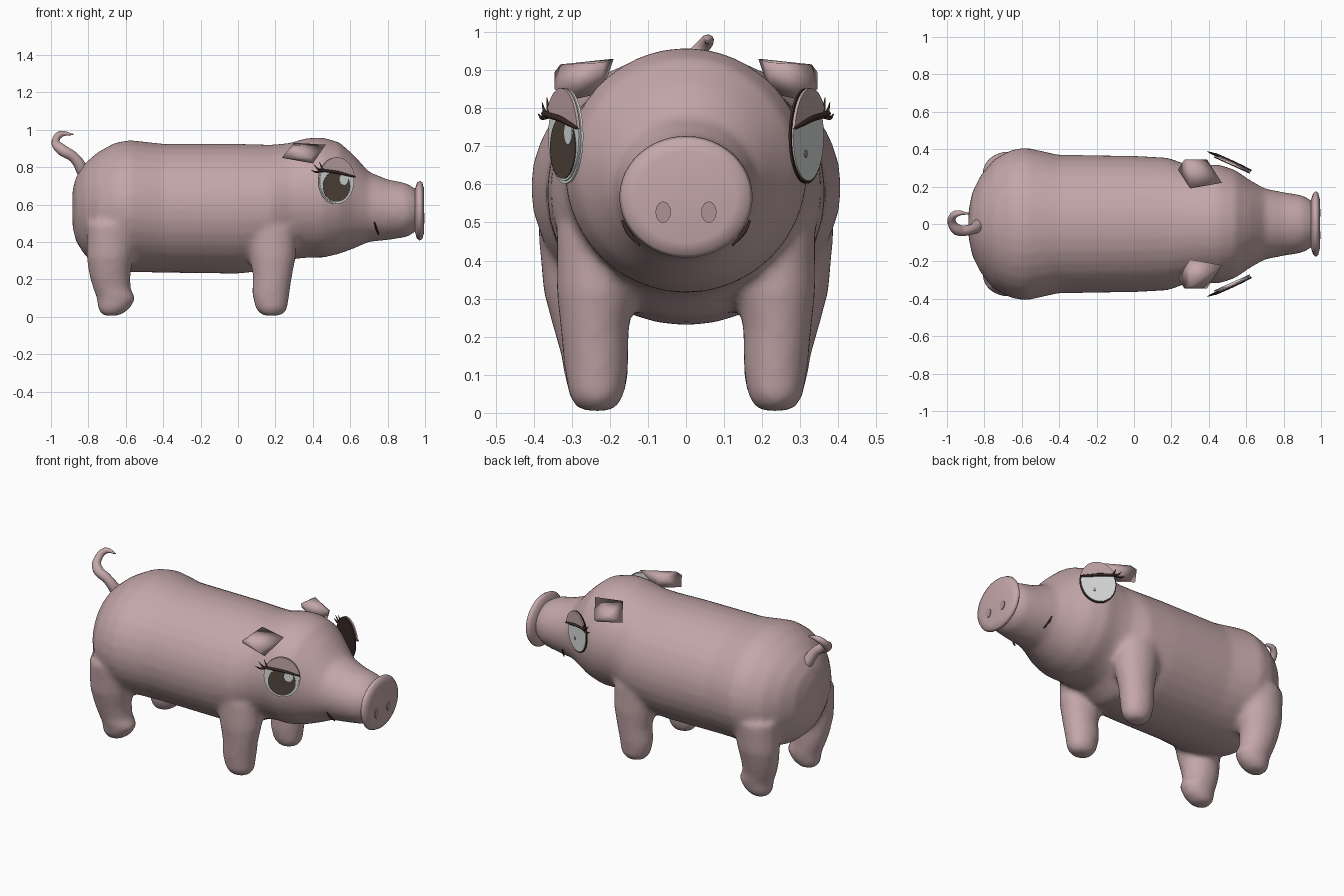
import bpy
import bmesh
from math import cos, sin, tau
from mathutils import Vector

cube = bpy.data.objects.get("Cube")
if cube:
    bpy.data.objects.remove(cube)


def material(name, color):
    mat = bpy.data.materials.new(name)
    mat.use_nodes = True
    mat.diffuse_color = (*color, 1)
    mat.node_tree.nodes["Principled BSDF"].inputs["Base Color"].default_value = (*color, 1)
    return mat


PINK = material("skin pink", (0.55, 0.385, 0.395))
DUSK = material("nostril pink", (0.42, 0.29, 0.3))
WHITE = material("eye white", (0.7, 0.73, 0.72))
BROWN = material("iris brown", (0.085, 0.06, 0.045))
DARK = material("lash brown", (0.04, 0.022, 0.018))


def skin(bm, rings):
    """Bridge closed rings of points into one capped tube."""
    loops = [[bm.verts.new(p) for p in ring] for ring in rings]
    for a, b in zip(loops, loops[1:]):
        for i in range(len(a)):
            j = (i + 1) % len(a)
            bm.faces.new((a[i], a[j], b[j], b[i]))
    bm.faces.new(loops[0][::-1])
    bm.faces.new(loops[-1])


def oval(center, u, v, n=32):
    c, u, v = Vector(center), Vector(u), Vector(v)
    return [c + u * cos(tau * i / n) + v * sin(tau * i / n) for i in range(n)]


def finish(name, bm, mat, smooth=True):
    bmesh.ops.recalc_face_normals(bm, faces=bm.faces)
    mesh = bpy.data.meshes.new(name)
    bm.to_mesh(mesh)
    bm.free()
    mesh.materials.append(mat)
    obj = bpy.data.objects.new(name, mesh)
    bpy.context.collection.objects.link(obj)
    for poly in mesh.polygons:
        poly.use_smooth = smooth
    return obj


def solid(name, rings, mat, smooth=True):
    bm = bmesh.new()
    skin(bm, rings)
    return finish(name, bm, mat, smooth)


def tube(name, points, radii, mat):
    """Tapered smooth path."""
    curve = bpy.data.curves.new(name, "CURVE")
    curve.dimensions = "3D"
    curve.bevel_depth = 1
    curve.bevel_resolution = 3
    curve.resolution_u = 6
    curve.use_fill_caps = True
    spline = curve.splines.new("BEZIER")
    spline.bezier_points.add(len(points) - 1)
    for bp, co, r in zip(spline.bezier_points, points, radii):
        bp.co, bp.radius = co, r
        bp.handle_left_type = bp.handle_right_type = "AUTO"
    curve.materials.append(mat)
    obj = bpy.data.objects.new(name, curve)
    bpy.context.collection.objects.link(obj)


# Torso, head and snout profile: x, top, bottom, half width
profile = [
    (-.885, .68, .48, .07), (-.865, .75, .4, .17), (-.82, .82, .33, .26),
    (-.75, .88, .27, .345), (-.66, .93, .25, .395), (-.58, .945, .24, .41),
    (-.4, .925, .235, .37), (0, .925, .23, .365), (.18, .92, .25, .355),
    (.28, .93, .305, .32), (.36, .955, .315, .315), (.45, .96, .315, .32),
    (.54, .935, .335, .29), (.62, .865, .365, .235), (.7, .775, .4, .19),
    (.8, .735, .41, .17), (.9, .715, .425, .155), (.96, .68, .46, .12),
]
# Legs: z, x, y, x radius, y radius
front_leg = [(.005, .18, .235, .05, .045), (.04, .18, .235, .085, .072),
             (.12, .175, .235, .1, .085), (.22, .185, .24, .105, .09),
             (.32, .185, .235, .125, .105), (.48, .17, .23, .14, .11)]
rear_leg = [(.005, -.68, .235, .045, .045), (.04, -.665, .235, .085, .07),
            (.1, -.65, .235, .105, .085), (.15, -.675, .24, .1, .088),
            (.22, -.685, .25, .11, .098), (.32, -.685, .265, .125, .11),
            (.5, -.67, .27, .14, .12)]

bm = bmesh.new()
skin(bm, [oval((x, 0, (t + b) / 2), (0, w, 0), (0, 0, (t - b) / 2))
          for x, t, b, w in profile])
for side in (-1, 1):
    for leg in (front_leg, rear_leg):
        skin(bm, [oval((x, side * y, z), (rx, 0, 0), (0, ry, 0))
                  for z, x, y, rx, ry in leg])
body = finish("body", bm, PINK)
remesh = body.modifiers.new("blend", "REMESH")
remesh.mode = "VOXEL"
remesh.voxel_size = 0.016
remesh.use_smooth_shade = True
relax = body.modifiers.new("relax", "SMOOTH")
relax.factor = 0.5
relax.iterations = 10

# Snout disc and nostrils
solid("snout_disc", [oval((x, 0, .567), (0, .175 * s, 0), (0, 0, .16 * s), 48)
                     for x, s in ((.945, .7), (.957, .93), (.97, 1), (.985, .95), (.994, .75))],
      PINK)
for side, label in ((-1, "right"), (1, "left")):
    solid(label + "_nostril", [oval((x, side * .06, .527), (0, .02, 0), (0, 0, .028), 20)
                               for x in (.99, .998)], DUSK, False)

# Curly tail
tube("tail", [(-.82, 0, .76), (-.875, -.03, .85), (-.945, -.03, .895), (-.975, .02, .935),
              (-.95, .055, .975), (-.88, .055, .975)],
     [.035, .028, .03, .022, .018, .003], PINK)


def lid_line(u):
    return .037 - .18 * u


for side, label in ((-1, "right"), (1, "left")):
    # Folded ear
    bm = bmesh.new()
    for x, y, z in ((.47, .22, .92), (.3, .19, .93), (.3, .33, .915), (.235, .29, .85),
                    (.27, .345, .895), (.39, .345, .85), (.4, .31, .82), (.36, .22, .84)):
        bm.verts.new((x, side * y, z))
    bmesh.ops.convex_hull(bm, input=bm.verts)
    finish(label + "_ear", bm, PINK)

    # Eye layers stand on a plane turned slightly forward
    mid = Vector((.525, side * .318, .727))
    along = Vector((.91, -side * .41, 0))
    out = Vector((.41, side * .91, 0))

    def at(u, v, depth):
        return mid + along * u + Vector((0, 0, v)) + out * depth

    def plate(name, center, a, b, low, high, mat, clip=None):
        flat = [(center[0] + a * cos(tau * i / 40), center[1] + b * sin(tau * i / 40))
                for i in range(40)]
        if clip:
            flat = [(u, clip(v, lid_line(u))) for u, v in flat]
        solid(f"{label}_{name}", [[at(u, v, d) for u, v in flat] for d in (low, high)], mat, False)

    right = side < 0
    plate("eye_rim", (0, 0), .105, .125, -.006, 0, WHITE if right else DARK)
    plate("eye_white", (0, 0), .098, .118, 0, .004, WHITE)
    if right:
        plate("iris", (0, -.03), .08, .082, .004, .007, BROWN, min)
        plate("glint", (.04, .008), .026, .03, .007, .01, WHITE, min)
    else:
        plate("pupil", (.02, -.047), .008, .01, .004, .007, DUSK)
    plate("eyelid", (0, 0), .106, .126, .004, .012, PINK, max)
    tube(label + "_lid_line", [at(u, lid_line(u) + .008 - abs(u) * .05, .013)
                               for u in (-.108, -.05, 0, .05, .106)],
         [.007, .008, .008, .007, .004], DARK)
    # Lashes fan out at the back corner
    for i, (x, y, z) in enumerate(((.39, .388, .785), (.405, .378, .815), (.435, .365, .828))):
        root = at(-.1 + .014 * i, .05, .012)
        tip = Vector((x, side * y, z))
        bend = (root + tip) / 2 - Vector((0, 0, .006))
        tube(f"{label}_lash_{i + 1}", [root, bend, tip], [.007, .005, .001], DARK)

    # Mouth corner
    tube(label + "_mouth", [(.73, side * .168, .505), (.738, side * .152, .475),
                            (.752, side * .122, .44)], [.003, .006, .003], DARK)
